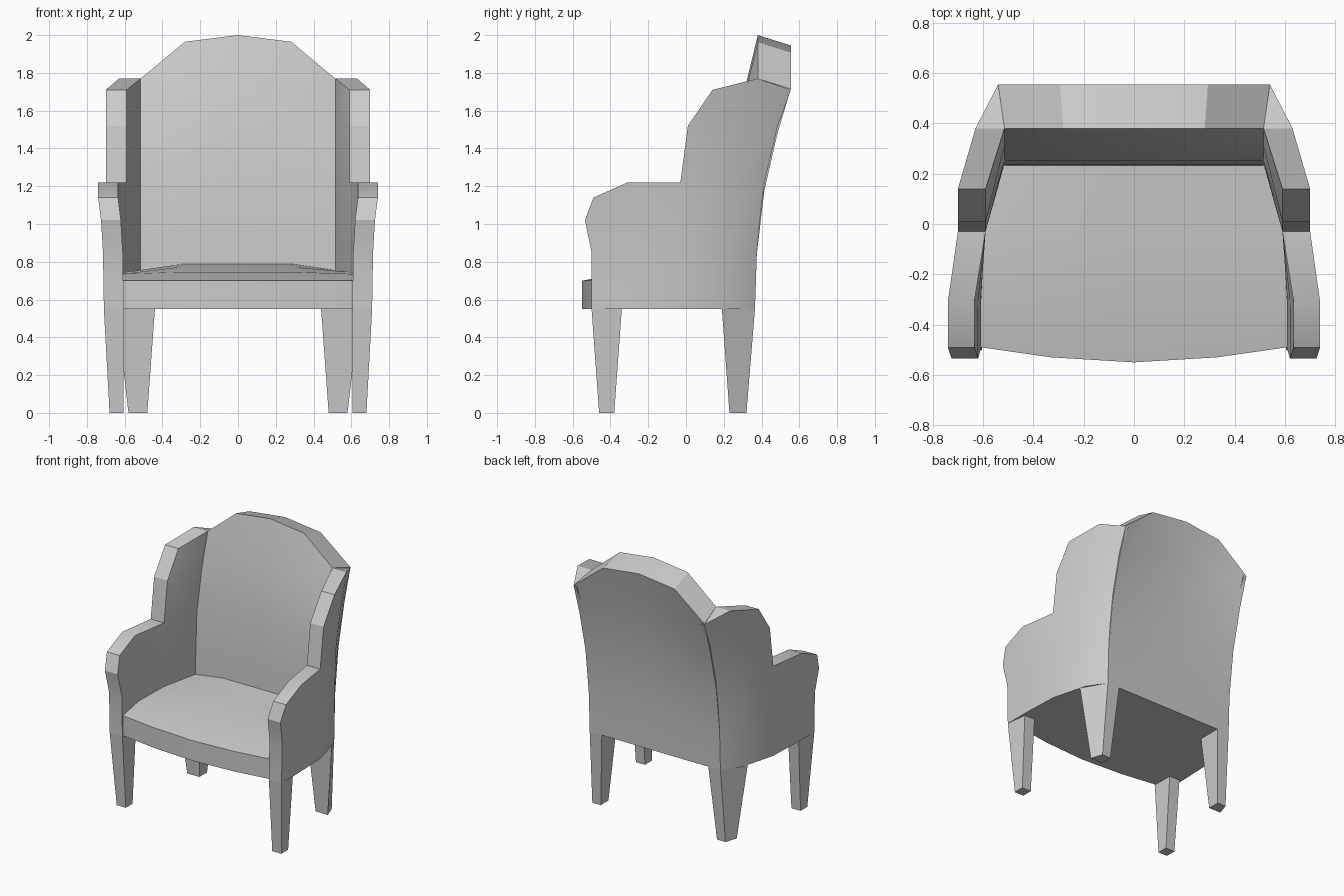
import bpy, bmesh

if "Cube" in bpy.data.objects:
    bpy.data.objects.remove(bpy.data.objects["Cube"])


def slab(name, front, back, mirror=False):
    """Solid between two matching grids of points (rows may be shorter at the left: None)."""
    bm = bmesh.new()
    sheets = [[[bm.verts.new(p) if p else None for p in row] for row in g] for g in (front, back)]
    f, b = sheets
    edges = {}
    for i in range(len(f) - 1):
        for j in range(len(f[0]) - 1):
            cell = [(i, j), (i, j + 1), (i + 1, j + 1), (i + 1, j)]
            if any(f[r][c] is None for r, c in cell):
                continue
            bm.faces.new([f[r][c] for r, c in cell])
            bm.faces.new([b[r][c] for r, c in reversed(cell)])
            for k in range(4):
                e = (cell[k], cell[(k + 1) % 4])
                edges.setdefault(frozenset(e), []).append(e)
    # close the rim between both sheets
    for uses in edges.values():
        if len(uses) == 1:
            (r, c), (s, d) = uses[0]
            bm.faces.new([f[s][d], f[r][c], b[r][c], b[s][d]])
    bmesh.ops.recalc_face_normals(bm, faces=bm.faces)
    me = bpy.data.meshes.new(name)
    bm.to_mesh(me)
    bm.free()
    ob = bpy.data.objects.new(name, me)
    bpy.context.collection.objects.link(ob)
    if mirror:
        ob.modifiers.new("mirror", 'MIRROR').use_mirror_merge = False
    bpy.ops.object.select_all(action='DESELECT')
    ob.select_set(True)
    bpy.context.view_layer.objects.active = ob
    bpy.ops.object.shade_smooth_by_angle(angle=0.45)
    return ob


# arm and wing panel: (y, z) grid with columns front, arm, wing front, inner corner, back
N = None
side = [
    [(-.50, .55), (-.31, .55), (-.03, .55), (.235, .55), (.365, .55)],
    [(-.50, .85), (-.31, .85), (-.03, .85), (.24, .85), (.375, .85)],
    [(-.535, 1.02), (-.31, 1.02), (-.03, 1.02), (.245, 1.02), (.39, 1.02)],
    [(-.49, 1.14), (-.31, 1.22), (-.03, 1.22), (.25, 1.22), (.415, 1.22)],
    [N, N, (.01, 1.52), (.31, 1.52), (.485, 1.52)],
    [N, N, (.14, 1.71), (.38, 1.77), (.555, 1.71)],
]
flare = [0, .005, .015, .03, 0, 0]
outer_x = [.71, .71, .70, .63, .54]
inner_x = [.605, .605, .59, .515, .515]


def side_sheet(xs):
    return [[p and (xs[j] + (flare[i] if j < 2 else 0), *p) for j, p in enumerate(row)]
            for i, row in enumerate(side)]


slab("arm_and_wing", side_sheet(outer_x), side_sheet(inner_x), mirror=True)

# arched back: columns share one curve, stretched up to the arch height
arch = [(-1, 1.77), (-.545, 1.965), (0, 2.0), (.545, 1.965), (1, 1.77)]
rise = [(0, .23, .365), (.25, .235, .375), (.54, .25, .415), (.8, .31, .485), (1, .38, .555)]
back_front = [[(x * .515, yf, .55 + u * (top - .55)) for x, top in arch] for u, yf, yb in rise]
back_rear = [[(x * .54, yb, .55 + u * (top - .055 - .55)) for x, top in arch] for u, yf, yb in rise]
slab("back", back_front, back_rear)

# crowned seat with bowed front: (half width, y side, y mid, y centre, z side, z mid)
rows = [(.61, -.49, -.53, -.55, .70, .70), (.615, -.31, -.31, -.31, .735, .745),
        (.595, -.03, -.03, -.03, .745, .77), (.52, .25, .25, .25, .755, .79)]
seat_top = [[(-w, a, zs), (-w * .54, b, zm), (0, c, zm), (w * .54, b, zm), (w, a, zs)]
            for w, a, b, c, zs, zm in rows]
seat_bottom = [[(x, y, .55) for x, y, z in row] for row in seat_top]
slab("seat", seat_top, seat_bottom)


# tapered legs
def leg(name, top, bottom):
    grid = lambda p, z: [[(*p[0], z), (*p[1], z)], [(*p[3], z), (*p[2], z)]]
    slab(name, grid(top, .55), grid(bottom, 0), mirror=True)


leg("front_leg", [(.605, -.50), (.71, -.50), (.692, -.34), (.605, -.34)],
    [(.605, -.46), (.68, -.46), (.68, -.38), (.605, -.38)])
leg("back_leg", [(.44, .19), (.643, .19), (.54, .365), (.44, .365)],
    [(.48, .23), (.58, .23), (.55, .32), (.48, .32)])
